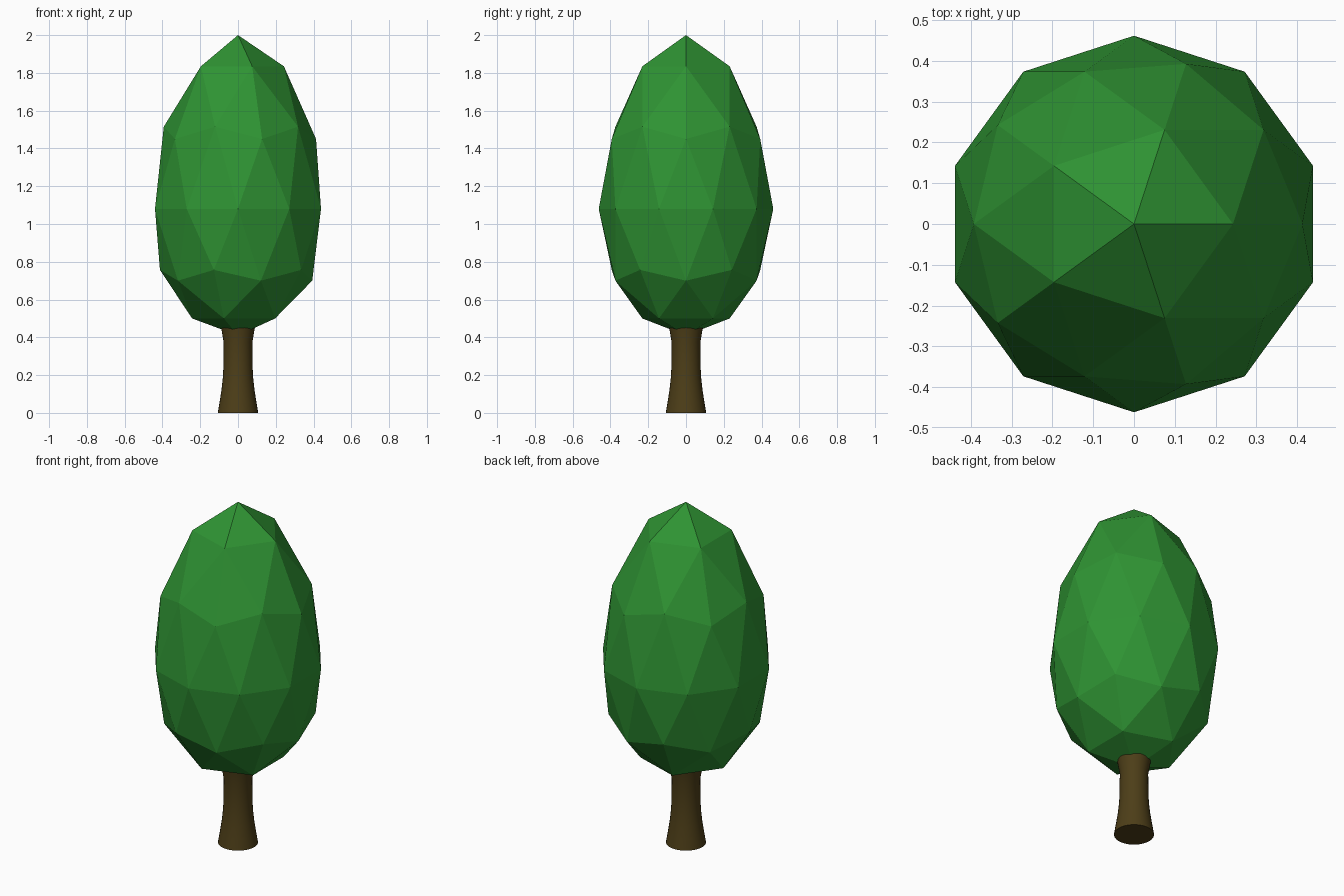
import bpy, bmesh, math

if "Cube" in bpy.data.objects:
    bpy.data.objects.remove(bpy.data.objects["Cube"])


def add_object(name, bm, color):
    mesh = bpy.data.meshes.new(name)
    bm.to_mesh(mesh)
    bm.free()
    obj = bpy.data.objects.new(name, mesh)
    bpy.context.collection.objects.link(obj)
    mat = bpy.data.materials.new(name + "_color")
    mat.diffuse_color = (*color, 1)
    mat.use_nodes = True
    mat.node_tree.nodes["Principled BSDF"].inputs["Base Color"].default_value = mat.diffuse_color
    mesh.materials.append(mat)
    return obj


# Crown: flat-shaded icosphere, each ring moved to its height for the egg shape
RADIUS = 0.462
ring_heights = {1.0: 2.0, 0.851: 1.835, 0.526: 1.515, 0.447: 1.45, 0.0: 1.08,
                -0.447: 0.757, -0.526: 0.70, -0.851: 0.50, -1.0: 0.41}
bm = bmesh.new()
bmesh.ops.create_icosphere(bm, subdivisions=2, radius=1)
for v in bm.verts:
    ring = min(ring_heights, key=lambda h: abs(h - v.co.z))
    v.co = (v.co.x * RADIUS, v.co.y * RADIUS, ring_heights[ring])
add_object("crown", bm, (0.028, 0.292, 0.033))

# Trunk: lathed profile, flared at the foot and under the crown
SIDES = 32
profile = [(0.107, 0), (0.097, 0.06), (0.087, 0.125), (0.08, 0.19),
           (0.077, 0.25), (0.076, 0.375), (0.09, 0.455)]
bm = bmesh.new()
rings = [[bm.verts.new((r * math.cos(2 * math.pi * i / SIDES),
                        r * math.sin(2 * math.pi * i / SIDES), z))
          for i in range(SIDES)] for r, z in profile]
for low, high in zip(rings, rings[1:]):
    for i in range(SIDES):
        j = (i + 1) % SIDES
        bm.faces.new((low[i], low[j], high[j], high[i]))
bm.faces.new(rings[0][::-1])
bm.faces.new(rings[-1])
trunk = add_object("trunk", bm, (0.074, 0.048, 0.009))
bpy.context.view_layer.objects.active = trunk
trunk.select_set(True)
bpy.ops.object.shade_smooth_by_angle(angle=math.radians(30))
